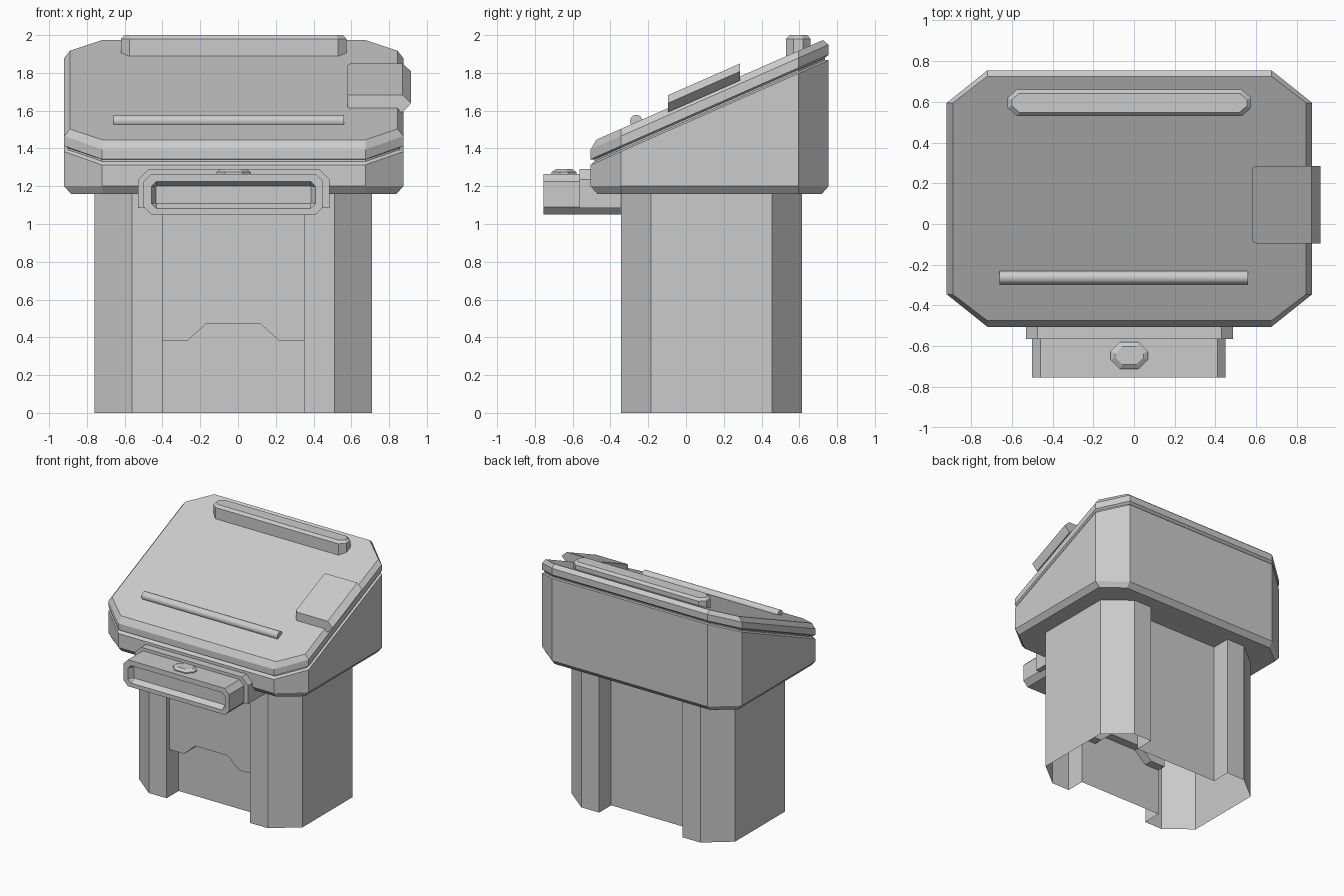
import bpy, bmesh, math
from mathutils import Vector

cube = bpy.data.objects.get("Cube")
if cube:
    bpy.data.objects.remove(cube, do_unlink=True)

grey = bpy.data.materials.new("plain_grey")
grey.use_nodes = True
grey.diffuse_color = (0.6, 0.6, 0.6, 1)
grey.node_tree.nodes["Principled BSDF"].inputs["Base Color"].default_value = (0.6, 0.6, 0.6, 1)

SLOPE = 0.44


def finish(name, bm):
    bmesh.ops.recalc_face_normals(bm, faces=bm.faces)
    mesh = bpy.data.meshes.new(name)
    bm.to_mesh(mesh)
    bm.free()
    mesh.materials.append(grey)
    obj = bpy.data.objects.new(name, mesh)
    bpy.context.scene.collection.objects.link(obj)
    return obj


def octagon(x0, x1, y0, y1, cx, cy):
    """Rectangle with cut corners, counter-clockwise."""
    return [(x0 + cx, y0), (x1 - cx, y0), (x1, y0 + cy), (x1, y1 - cy),
            (x1 - cx, y1), (x0 + cx, y1), (x0, y1 - cy), (x0, y0 + cy)]


def loft(rings, caps=True):
    """Join equal-length rings of points with quads, optionally closing both ends."""
    bm = bmesh.new()
    loops = [[bm.verts.new(p) for p in ring] for ring in rings]
    n = len(loops[0])
    for a, b in zip(loops, loops[1:]):
        for i in range(n):
            j = (i + 1) % n
            bm.faces.new((a[i], a[j], b[j], b[i]))
    if caps:
        bm.faces.new(loops[0])
        bm.faces.new(loops[-1])
    return bm


def flat(outline, z):
    return [(x, y, z) for x, y in outline]


def upright(outline, y):
    return [(x, y, z) for x, z in outline]


def sloped(outline, z):
    """Ring tilted to the desk slope; z is its height at the front edge."""
    return [(x, y, z + SLOPE * (y + 0.5)) for x, y in outline]


def head_outline(inset):
    return octagon(-0.92 + inset, 0.875 - inset, -0.505 + inset, 0.755 - inset,
                   0.2 - inset, 0.16 - inset)


# Pedestal: open-bottomed shell with a channel in the front and back
half = [(-0.76, -0.185), (-0.56, -0.345), (-0.40, -0.345), (-0.40, -0.19)]
front = half + [(-0.05 - x, y) for x, y in reversed(half)]
outline = front + [(x, 0.27 - y) for x, y in reversed(front)]
finish("pedestal", loft([flat(outline, 0), flat(outline, 1.18)], caps=False))

# Front panel with a stepped lower edge
panel = [(-0.40, 1.18), (-0.40, 0.38), (-0.27, 0.38), (-0.17, 0.47),
         (0.12, 0.47), (0.22, 0.38), (0.35, 0.38), (0.35, 1.18)]
finish("front_panel", loft([upright(panel, -0.305), upright(panel, -0.12)]))

# Sloping head: body, groove and lid in one shell
finish("head", loft([
    flat(head_outline(0.035), 1.16),
    flat(head_outline(0), 1.20),
    sloped(head_outline(0), 1.315),
    sloped(head_outline(0.02), 1.325),
    sloped(head_outline(0.02), 1.335),
    sloped(head_outline(0), 1.345),
    sloped(head_outline(0), 1.397),
    sloped(head_outline(0.03), 1.435),
]))

# Bar along the back of the lid
bar = octagon(-0.62, 0.575, 0.53, 0.66, 0.045, 0.04)
bar_top = octagon(-0.60, 0.555, 0.548, 0.642, 0.037, 0.032)
finish("back_bar", loft([flat(bar, 1.85), flat(bar, 1.98), flat(bar_top, 2.0)]))

# Round rod along the front of the lid
ring = [(math.cos(math.tau * i / 24) * 0.033 - 0.263,
         math.sin(math.tau * i / 24) * 0.033 + 1.545) for i in range(24)]
rod = finish("front_rod", loft([[(x, y, z) for y, z in ring] for x in (-0.66, 0.56)]))
bpy.context.view_layer.objects.active = rod
rod.select_set(True)
bpy.ops.object.shade_smooth_by_angle(angle=math.radians(40))
rod.select_set(False)

# Side clip wrapped over the lid edge
clip = [(0.58, -0.02), (0.58, 0.07), (0.872, 0.07), (0.917, 0.028), (0.872, -0.02)]
rings = [[(x, y, 1.612 + h + SLOPE * (y + 0.095)) for x, h in clip] for y in (-0.095, 0.285)]
bm = loft(rings)
corners = [e for e in bm.edges if all(v.co.x < 0.6 for v in e.verts)
           and abs(e.verts[0].co.y - e.verts[1].co.y) < 0.01]
bmesh.ops.bevel(bm, geom=corners, offset=0.02, segments=3, affect='EDGES', profile=0.5)
finish("side_clip", bm)

# Front tray with a recessed face
tray = octagon(-0.50, 0.45, 1.05, 1.265, 0.04, 0.04)
rim = octagon(-0.458, 0.41, 1.083, 1.224, 0.025, 0.025)
well = octagon(-0.435, 0.387, 1.108, 1.202, 0.004, 0.004)
finish("front_tray", loft([upright(tray, -0.34), upright(tray, -0.755),
                           upright(rim, -0.755), upright(well, -0.715)]))

# Collar around the tray where it meets the head
collar = [(-0.53, 1.085), (0.485, 1.085), (0.485, 1.235), (0.43, 1.29),
          (-0.475, 1.29), (-0.53, 1.235)]
finish("tray_collar", loft([upright(collar, -0.565), upright(collar, -0.34)]))

# Button on the tray
button = octagon(-0.115, 0.068, -0.712, -0.58, 0.045, 0.045)
button_top = octagon(-0.093, 0.046, -0.69, -0.602, 0.035, 0.035)
finish("tray_button", loft([flat(button, 1.25), flat(button, 1.274), flat(button_top, 1.29)]))
